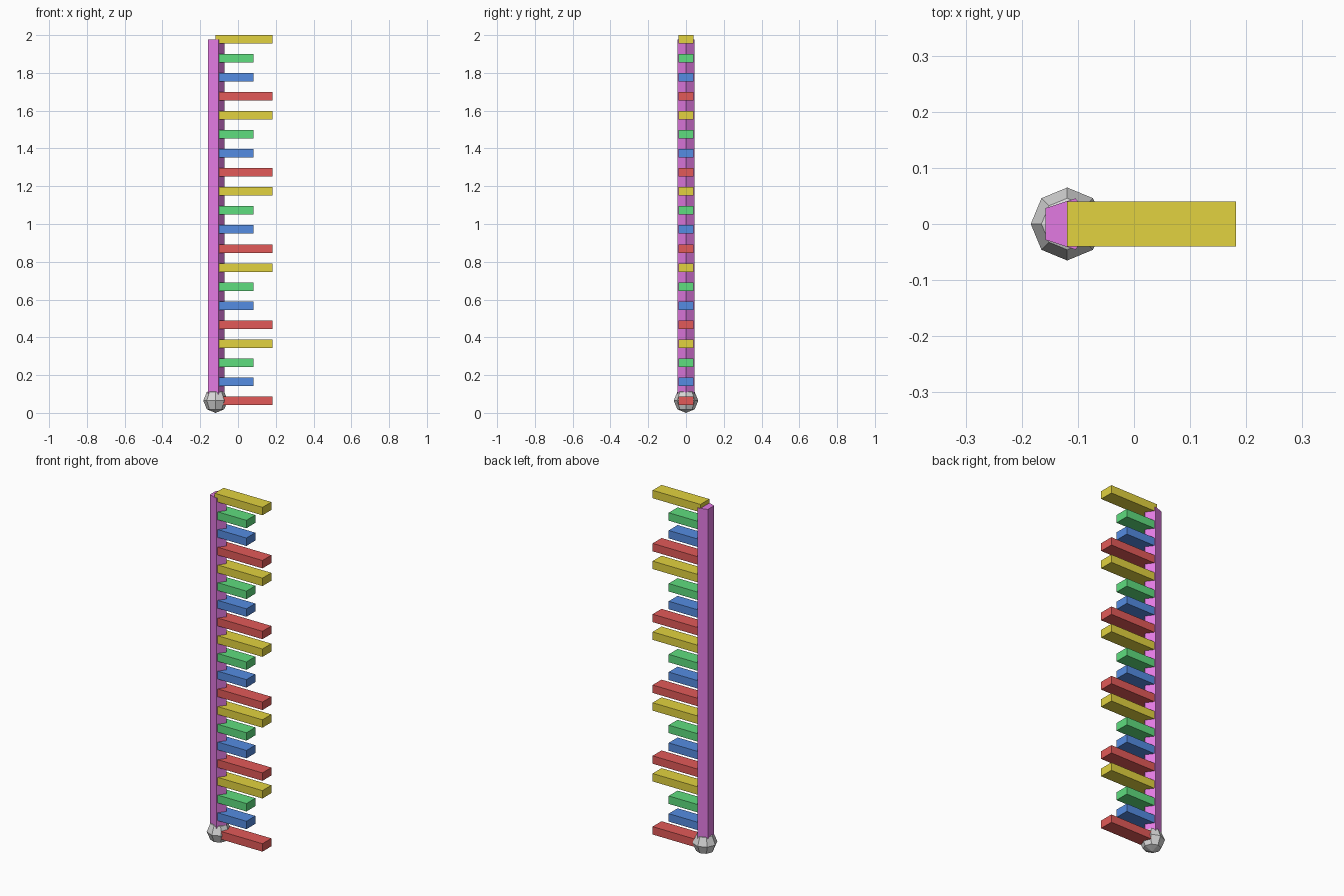
import bpy
import math

cube = bpy.data.objects.get("Cube")
if cube:
    bpy.data.objects.remove(cube, do_unlink=True)


def material(name, r, g, b):
    m = bpy.data.materials.new(name)
    m.use_nodes = True
    m.diffuse_color = (r, g, b, 1)
    m.node_tree.nodes["Principled BSDF"].inputs["Base Color"].default_value = (r, g, b, 1)
    return m


red = material("red", 0.76, 0.102, 0.098)
blue = material("blue", 0.089, 0.262, 0.76)
green = material("green", 0.114, 0.723, 0.209)
yellow = material("yellow", 0.76, 0.645, 0.05)
orchid = material("orchid", 0.76, 0.195, 0.76)
grey = material("light grey", 0.69, 0.69, 0.69)

POLE_X = -0.119
BASE_Z = 0.065
BAR_H = 0.045
BAR_W = 0.08
COUNT = 20
TOP_Z = 2 - BAR_H / 2
STEP = (TOP_Z - BASE_Z) / (COUNT - 1)


def finish(name, mat):
    ob = bpy.context.object
    ob.name = name
    ob.data.materials.append(mat)
    return ob


# Faceted ball at the foot
bpy.ops.mesh.primitive_uv_sphere_add(segments=8, ring_count=4, radius=BASE_Z,
                                     location=(POLE_X, 0, BASE_Z))
finish("foot_ball", grey)

# Five-sided pole with one edge toward the bars
bpy.ops.mesh.primitive_cylinder_add(vertices=5, radius=0.048, depth=TOP_Z - BASE_Z,
                                    location=(POLE_X, 0, (TOP_Z + BASE_Z) / 2),
                                    rotation=(0, 0, -math.pi / 2))
finish("pole", orchid)

# Bars in a repeating order: long, short, short, long
pattern = [(red, 0.301), (blue, 0.2), (green, 0.2), (yellow, 0.301)]
for i in range(COUNT):
    mat, length = pattern[i % len(pattern)]
    bpy.ops.mesh.primitive_cube_add(size=1, location=(POLE_X + length / 2, 0, BASE_Z + i * STEP))
    bar = finish(f"{mat.name}_bar_{i + 1}", mat)
    bar.scale = (length, BAR_W, BAR_H)
